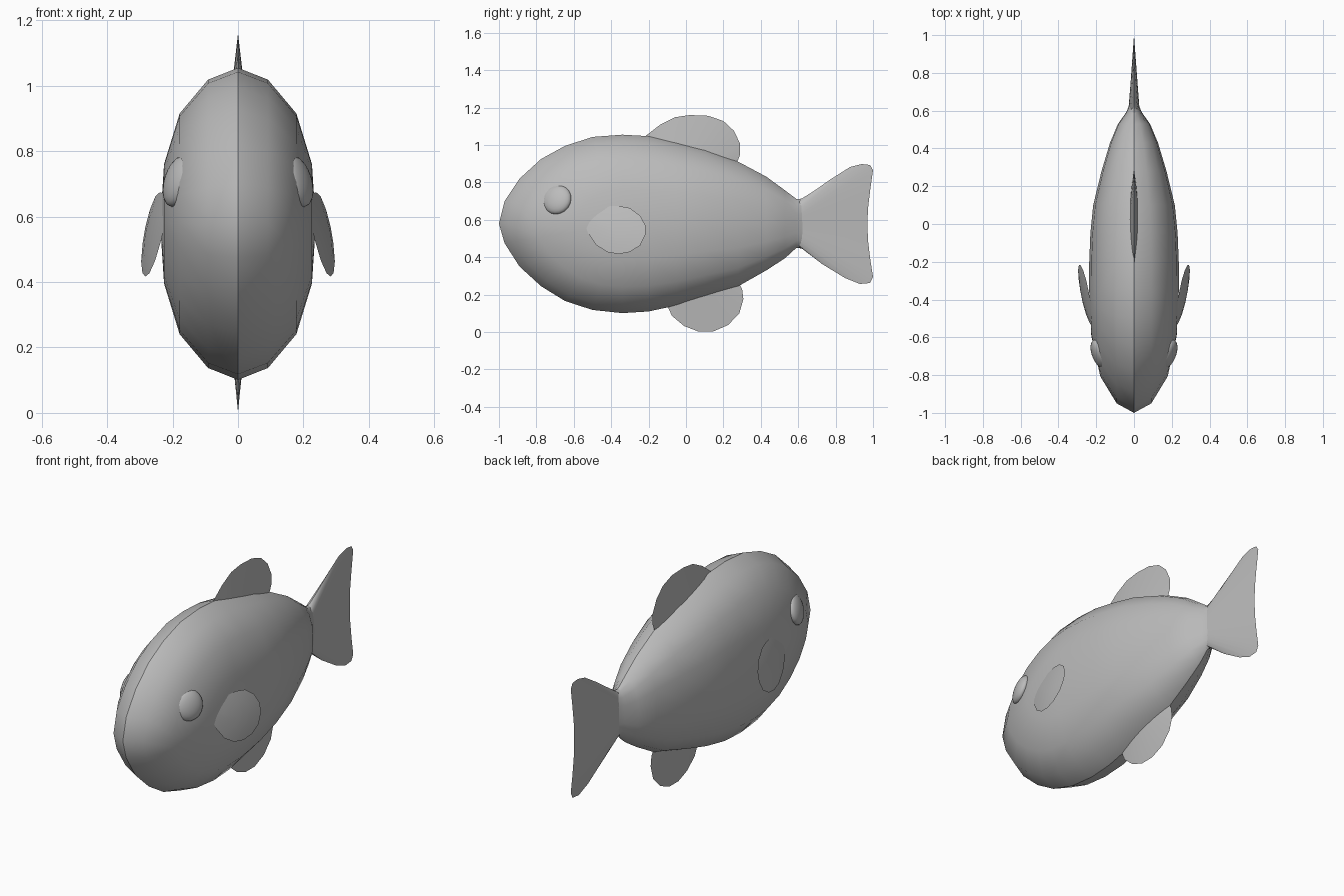
import bpy, bmesh, math
from mathutils import Vector

cube = bpy.data.objects.get("Cube")
if cube:
    bpy.data.objects.remove(cube)

grey = bpy.data.materials.new("plain_grey")
grey.use_nodes = True
colour = (0.5, 0.5, 0.5, 1)
grey.diffuse_color = colour
grey.node_tree.nodes["Principled BSDF"].inputs["Base Color"].default_value = colour


def finish(name, bm, angle=30):
    """Weld, orient and smooth a mesh, then link it as an object."""
    bmesh.ops.remove_doubles(bm, verts=bm.verts, dist=0.0005)
    bmesh.ops.recalc_face_normals(bm, faces=bm.faces)
    mesh = bpy.data.meshes.new(name)
    bm.to_mesh(mesh)
    bm.free()
    mesh.materials.append(grey)
    obj = bpy.data.objects.new(name, mesh)
    bpy.context.collection.objects.link(obj)
    bpy.ops.object.select_all(action='DESELECT')
    obj.select_set(True)
    bpy.context.view_layer.objects.active = obj
    bpy.ops.object.shade_smooth_by_angle(angle=math.radians(angle))
    return obj


def skin(bm, rows, closed=False):
    """Bridge consecutive rows of points with quads."""
    grid = [[bm.verts.new(p) for p in row] for row in rows]
    for a, b in zip(grid, grid[1:]):
        n = len(a)
        for i in range(n if closed else n - 1):
            j = (i + 1) % n
            bm.faces.new((a[i], a[j], b[j], b[i]))
    return grid


# Body: domed head in layers across x, tapering loft behind it
bm = bmesh.new()
HEAD_Y, MID_Z, WIDTH = -0.34, 0.578, 0.238
WIDE = [0, 0.385, 0.75, 0.95, 1]
head = [(-0.34, 1.055), (-0.50, 1.043), (-0.647, 0.995), (-0.775, 0.925),
        (-0.89, 0.82), (-0.97, 0.70), (-1, 0.58), (-0.97, 0.475), (-0.89, 0.35),
        (-0.775, 0.245), (-0.647, 0.166), (-0.50, 0.118), (-0.34, 0.101)]
layers = []
for k in range(-4, 5):
    x = math.copysign(WIDE[abs(k)] * WIDTH, k)
    s = math.cos(k * math.pi / 8)
    layers.append([(x, HEAD_Y + s * (y - HEAD_Y), MID_Z + s * (z - MID_Z))
                   for y, z in head])
skin(bm, layers)

stations = [(-0.34, 1.055, 0.101, 0.238), (-0.2, 1.047, 0.11, 0.237),
            (-0.05, 1.016, 0.142, 0.231), (0.1, 0.978, 0.187, 0.216),
            (0.28, 0.91, 0.245, 0.172), (0.43, 0.83, 0.33, 0.127),
            (0.53, 0.757, 0.395, 0.085), (0.59, 0.712, 0.45, 0.042),
            (0.63, 0.712, 0.45, 0.025)]
rings = []
for y, top, low, w in stations:
    ring = []
    for i in range(16):
        a = i * math.pi / 8
        k = 4 - abs(4 - i % 8)
        x = (1 if i < 8 else -1) * WIDE[k] * w
        ring.append((x, y, (top + low) / 2 + (top - low) / 2 * math.cos(a)))
    rings.append(ring)
grid = skin(bm, rings, closed=True)
bm.faces.new(grid[-1])
finish("body", bm, 32)


def wedge_fin(name, edge, start, end, thick, power=0.7):
    """Fin with a thick root line inside the body and a knife-thin rim."""
    bm = bmesh.new()
    n = len(edge) - 1
    rows = [[], [], []]
    for i, (y, z) in enumerate(edge):
        t = i / n
        ry = start[0] + t * (end[0] - start[0])
        rz = start[1] + t * (end[1] - start[1])
        h = thick * max(0, math.sin(math.pi * t)) ** power
        rows[0].append((-h, ry, rz))
        rows[1].append((0, y, z))
        rows[2].append((h, ry, rz))
    skin(bm, rows)
    return finish(name, bm)


# Median fins
wedge_fin("tail_fin",
          [(0.62, 0.714), (0.69, 0.758), (0.775, 0.818), (0.877, 0.882),
           (0.94, 0.898), (0.984, 0.893), (1, 0.865), (0.985, 0.76),
           (0.973, 0.66), (0.97, 0.577), (0.973, 0.49), (0.985, 0.39),
           (1, 0.294), (0.984, 0.262), (0.93, 0.257), (0.85, 0.289),
           (0.727, 0.364), (0.62, 0.446)],
          (0.6, 0.71), (0.6, 0.45), 0.03, 0.4)
wedge_fin("dorsal_fin",
          [(-0.22, 1.045), (-0.14, 1.107), (-0.06, 1.148), (0.02, 1.16),
           (0.12, 1.156), (0.2, 1.128), (0.257, 1.075), (0.29, 1.005),
           (0.29, 0.95), (0.27, 0.9)],
          (-0.2, 1.02), (0.26, 0.88), 0.024)
wedge_fin("lower_fin",
          [(-0.1, 0.14), (-0.075, 0.086), (-0.01, 0.032), (0.065, 0.003),
           (0.145, 0.003), (0.225, 0.037), (0.285, 0.1), (0.307, 0.176),
           (0.3, 0.23), (0.28, 0.265)],
          (-0.1, 0.16), (0.27, 0.29), 0.022)

# Paired side fins and eyes
petal = [(-0.545, 0.593), (-0.525, 0.628), (-0.487, 0.653), (-0.42, 0.672),
         (-0.36, 0.674), (-0.3, 0.663), (-0.245, 0.622), (-0.217, 0.57),
         (-0.217, 0.52), (-0.245, 0.463), (-0.3, 0.428), (-0.36, 0.417),
         (-0.42, 0.427), (-0.48, 0.465), (-0.525, 0.53)]
for side, label in ((1, "left"), (-1, "right")):
    bm = bmesh.new()
    rows = []
    for size, bulge in ((0, 0.011), (0.6, 0.008), (1, 0), (0.6, -0.008), (0, -0.011)):
        row = []
        for y, z in petal:
            dy, dz = (y + 0.385) * size, (z - 0.545) * size
            x = 0.257 + 0.18 * dy - 0.17 * dz + bulge
            row.append((side * x, dy - 0.385, dz + 0.545))
        rows.append(row)
    skin(bm, rows, closed=True)
    finish(label + "_side_fin", bm, 40)

    bm = bmesh.new()
    bmesh.ops.create_uvsphere(bm, u_segments=20, v_segments=12, radius=0.081)
    turn = Vector((side, -0.4, 0.3)).to_track_quat('Z', 'Y')
    for v in bm.verts:
        v.co.z *= 0.42
        v.co = turn @ v.co + Vector((side * 0.183, -0.69, 0.708))
    finish(label + "_eye", bm, 40)
